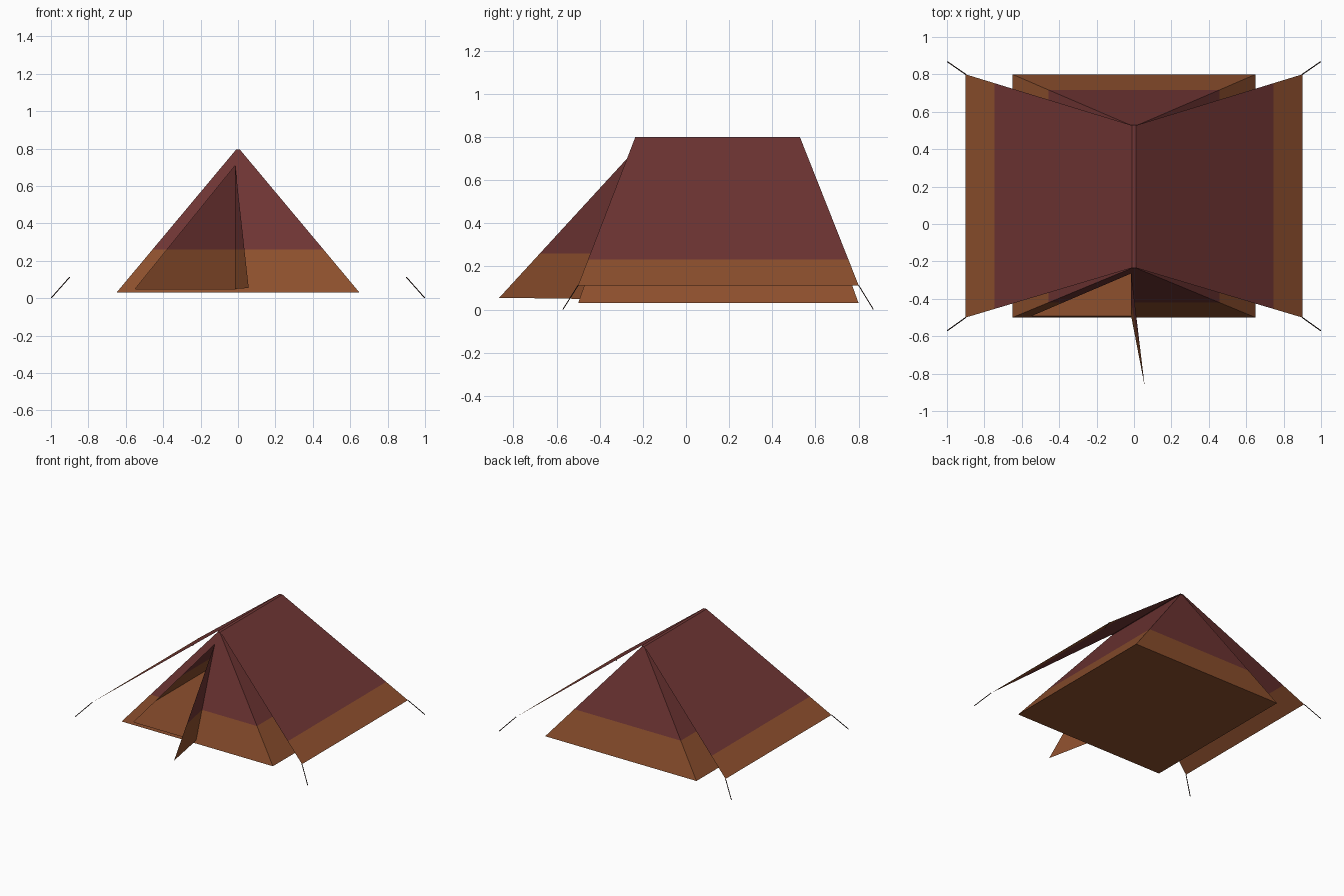
import bpy, bmesh
from mathutils import Vector

if "Cube" in bpy.data.objects:
    bpy.data.objects.remove(bpy.data.objects["Cube"])


def material(name, rgb):
    m = bpy.data.materials.new(name)
    m.diffuse_color = (*rgb, 1)
    m.use_nodes = True
    m.node_tree.nodes["Principled BSDF"].inputs["Base Color"].default_value = m.diffuse_color
    return m


MAROON = material("maroon_cloth", (0.16, 0.036, 0.034))
BROWN = material("brown_cloth", (0.27, 0.08, 0.027))
DARK = material("cord", (0.03, 0.015, 0.013))


def cloth(name, points, faces, split):
    """Flat cloth panels, brown below the split height and maroon above."""
    bm = bmesh.new()
    vs = [bm.verts.new(p) for p in points]
    for f in faces:
        bm.faces.new([vs[i] for i in f])
    bmesh.ops.bisect_plane(bm, geom=bm.verts[:] + bm.edges[:] + bm.faces[:],
                           plane_co=(0, 0, split), plane_no=(0, 0, 1))
    for f in bm.faces:
        f.material_index = int(f.calc_center_median().z < split)
    me = bpy.data.meshes.new(name)
    bm.to_mesh(me)
    bm.free()
    me.materials.append(MAROON)
    me.materials.append(BROWN)
    ob = bpy.data.objects.new(name, me)
    bpy.context.collection.objects.link(ob)
    return ob


def front(x, z):
    """Point on the sloping front wall."""
    return (x, -0.5 + 0.265 * (z - 0.03) / 0.765, z)


# Inner tent: walls, floor and a front wall with a triangular doorway
inner = [(-0.65, -0.5, 0.03), (0.65, -0.5, 0.03), (0.65, 0.8, 0.03), (-0.65, 0.8, 0.03),
         front(-0.01, 0.795), front(0.01, 0.795), (0.01, 0.525, 0.795), (-0.01, 0.525, 0.795),
         front(-0.55, 0.05), front(-0.015, 0.05), front(-0.015, 0.71)]
cloth("inner_tent", inner,
      [(0, 3, 2, 1), (1, 2, 6, 5), (2, 3, 7, 6), (3, 0, 4, 7), (4, 5, 6, 7),
       (0, 8, 10, 4), (0, 1, 9, 8), (1, 5, 4, 10, 9)], 0.26)

# Door flap swung outward
cloth("door_flap", [front(-0.015, 0.05), (0.057, -0.866, 0.055), front(-0.015, 0.71)],
      [(0, 1, 2)], 0.26)

# Fly sheet over the ridge
fly = [(-0.9, -0.5, 0.113), (-0.012, -0.235, 0.8), (0.012, -0.235, 0.8), (0.9, -0.5, 0.113)]
fly += [(x, 0.8 if z < 0.5 else 0.528, z) for x, y, z in fly]
cloth("fly_sheet", fly, [(i, i + 1, i + 5, i + 4) for i in range(3)], 0.232)

# Guy ropes from the fly corners to the ground
for sx, side in ((-1, "left"), (1, "right")):
    for y0, y1, end in ((-0.5, -0.57, "front"), (0.8, 0.868, "back")):
        a, b = Vector((sx * 0.9, y0, 0.113)), Vector((sx * 0.998, y1, 0.002))
        d = b - a
        bpy.ops.mesh.primitive_cylinder_add(vertices=4, radius=0.003, depth=d.length,
                                            location=(a + b) / 2,
                                            rotation=d.to_track_quat('Z', 'Y').to_euler())
        rope = bpy.context.object
        rope.name = f"guy_rope_{end}_{side}"
        rope.data.materials.append(DARK)
